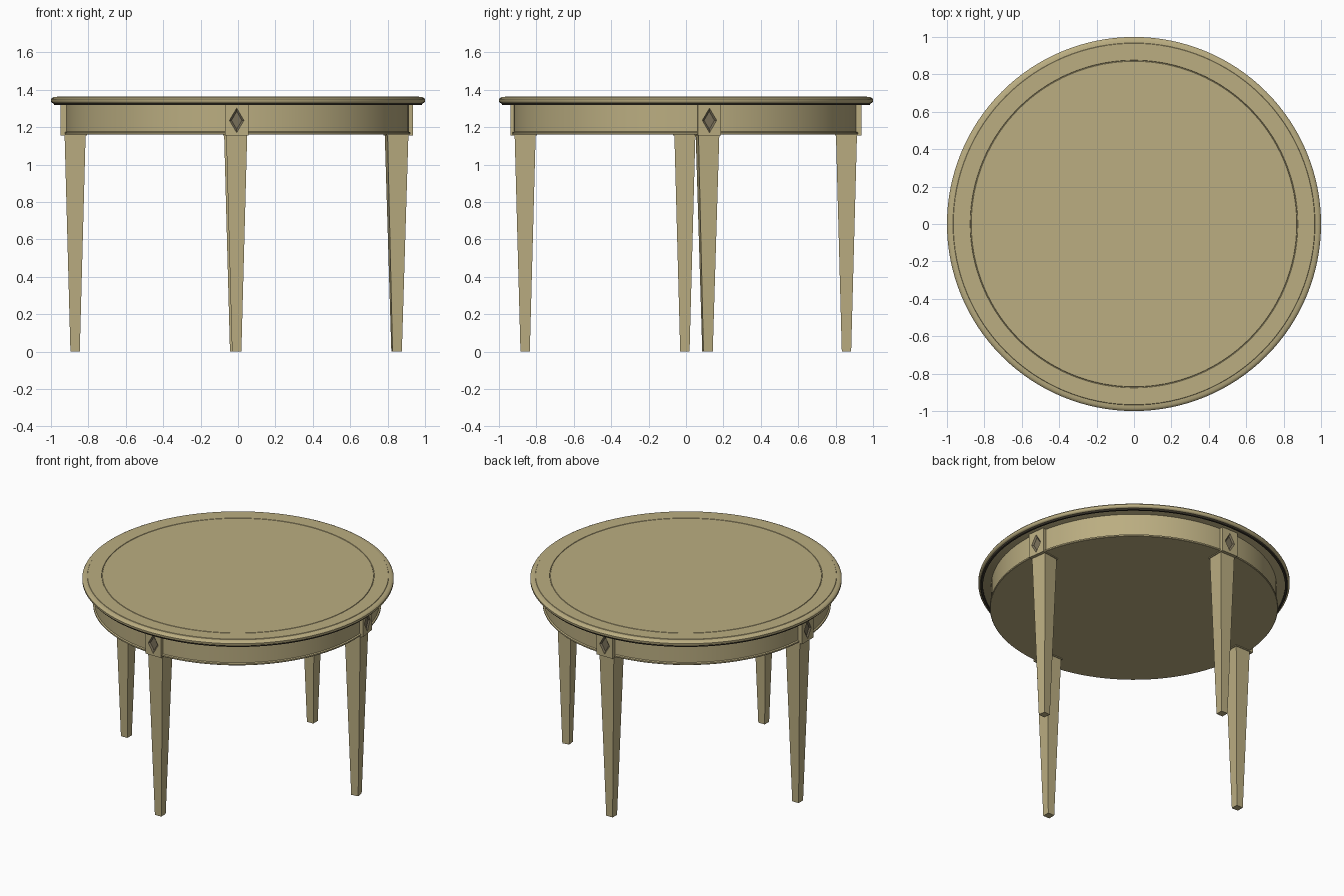
import bpy, bmesh, math

cube = bpy.data.objects.get("Cube")
if cube:
    bpy.data.objects.remove(cube, do_unlink=True)


def material(name, rgb):
    mat = bpy.data.materials.new(name)
    mat.use_nodes = True
    mat.diffuse_color = (*rgb, 1)
    mat.node_tree.nodes["Principled BSDF"].inputs["Base Color"].default_value = (*rgb, 1)
    return mat


wood = material("olive_tan_wood", (0.495, 0.42, 0.22))
dark = material("shaded_wood", (0.19, 0.16, 0.1))
black = material("dark_trim", (0.05, 0.042, 0.028))


def finish(bm, name, mats):
    bmesh.ops.recalc_face_normals(bm, faces=bm.faces)
    mesh = bpy.data.meshes.new(name)
    bm.to_mesh(mesh)
    bm.free()
    for mat in mats:
        mesh.materials.append(mat)
    obj = bpy.data.objects.new(name, mesh)
    bpy.context.collection.objects.link(obj)
    return obj


def lathe(name, profile, mat, steps=128):
    bm = bmesh.new()
    verts = [bm.verts.new((r, 0, z)) for r, z in profile]
    edges = [bm.edges.new(pair) for pair in zip(verts, verts[1:])]
    bmesh.ops.spin(bm, geom=verts + edges, cent=(0, 0, 0), axis=(0, 0, 1),
                   angle=math.tau, steps=steps)
    bmesh.ops.remove_doubles(bm, verts=bm.verts, dist=0.0003)
    obj = finish(bm, name, [mat])
    bpy.ops.object.select_all(action="DESELECT")
    obj.select_set(True)
    bpy.context.view_layer.objects.active = obj
    bpy.ops.object.shade_smooth_by_angle(angle=math.radians(35))
    return obj


# Round top with a thin groove, a small step and a rounded edge
lathe("tabletop", [(0, 1.365), (0.87, 1.365), (0.872, 1.361), (0.874, 1.361),
                   (0.876, 1.365), (0.966, 1.365), (0.968, 1.362), (0.985, 1.361),
                   (0.995, 1.356), (1, 1.349), (1, 1.337), (0.996, 1.331),
                   (0.988, 1.327), (0, 1.323)], wood)

# Dark strip under the rounded edge
lathe("rim_strip", [(0.97, 1.328), (0.987, 1.328), (0.983, 1.318), (0.97, 1.318),
                    (0.97, 1.328)], black)

# Closed apron with a small bead along its lower edge
apron = lathe("apron", [(0, 1.16), (0.922, 1.16), (0.925, 1.163), (0.925, 1.172),
                        (0.916, 1.176), (0.916, 1.326), (0, 1.326)], wood)
apron.location = (-0.003, -0.005, 0)


def tapered_leg(name, top=0.0565, foot=0.025, height=1.17):
    bm = bmesh.new()
    bmesh.ops.create_cube(bm, size=2)
    for v in bm.verts:
        half = top if v.co.z > 0 else foot
        v.co = (v.co.x * half, v.co.y * half, height if v.co.z > 0 else 0)
    return finish(bm, name, [wood])


def diamond_block(name, half=0.0625, reach=0.079, low=1.154, high=1.326):
    bm = bmesh.new()
    mid = 1.236

    def ring(points, x):
        return [bm.verts.new((x, y, z)) for y, z in points]

    corners = [(-half, low), (half, low), (half, high), (-half, high)]
    back, front = ring(corners, -half), ring(corners, reach)

    def diamond(w, h, x):
        return ring([(0, mid - h), (w, mid), (0, mid + h), (-w, mid)], x)

    rim, floor = diamond(0.039, 0.066, reach), diamond(0.028, 0.048, reach - 0.009)
    bm.faces.new(back)
    recess = [bm.faces.new(floor)]
    for i in range(4):
        j = (i + 1) % 4
        bm.faces.new((back[i], back[j], front[j], front[i]))
        bm.faces.new((front[i], front[j], rim[i]))
        bm.faces.new((front[j], rim[j], rim[i]))
        recess.append(bm.faces.new((rim[i], rim[j], floor[j], floor[i])))
    for f in recess:
        f.material_index = 1
    return finish(bm, name, [wood, dark])


# Four legs, each under a block with a sunken diamond facing outward
supports = {"front": (-0.007, -0.86, -90), "back": (-0.018, 0.858, 90),
            "left": (0.848, 0.115, 7.7), "right": (-0.871, -0.006, 180)}
for side, (x, y, angle) in supports.items():
    for obj in (tapered_leg(side + "_leg"), diamond_block(side + "_block")):
        obj.location = (x, y, 0)
        obj.rotation_euler.z = math.radians(angle)
